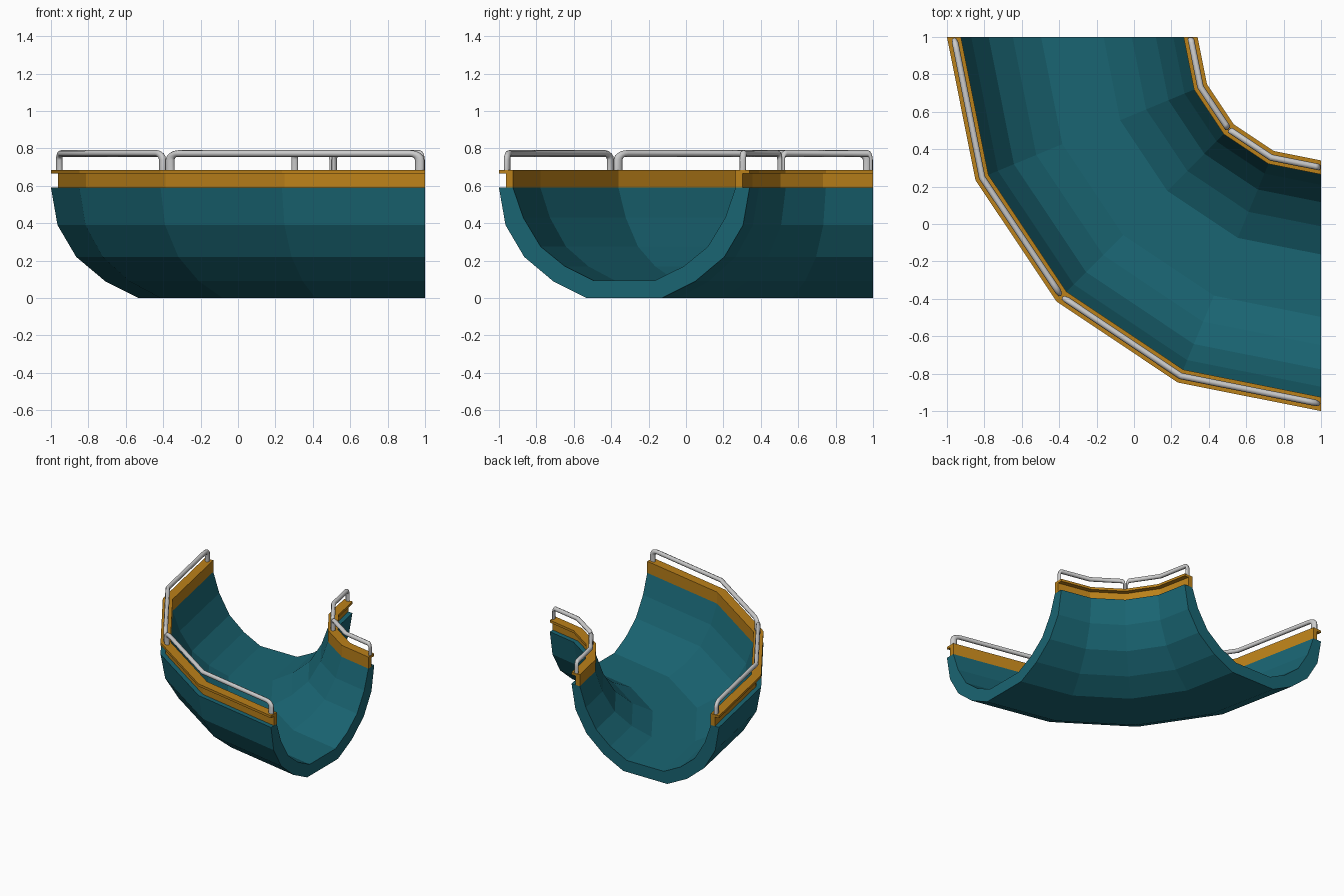
import bpy, bmesh, math
from mathutils import Vector

if "Cube" in bpy.data.objects:
    bpy.data.objects.remove(bpy.data.objects["Cube"])

SEGMENTS = 4        # straight facets around the quarter turn
SEG_LEN = 0.52      # facet length along the centre line
R_MID = 1.33        # centre-line radius about the corner (1, 1)


def bend(s, r, z):
    """Map distance s along the straight trough onto the faceted quarter turn."""
    k = min(max(int(s / SEG_LEN + 1e-6), 0), SEGMENTS - 1)
    t = s / SEG_LEN - k
    a, b = (math.radians(90 / SEGMENTS * i) for i in (k, k + 1))
    c = math.cos(a) * (1 - t) + math.cos(b) * t
    d = math.sin(a) * (1 - t) + math.sin(b) * t
    return Vector((1 - r * c, 1 - r * d, z))


def material(name, rgb):
    m = bpy.data.materials.new(name)
    m.diffuse_color = (*rgb, 1)
    m.use_nodes = True
    m.node_tree.nodes["Principled BSDF"].inputs["Base Color"].default_value = m.diffuse_color
    return m


def skin(name, rings, caps=(), mat=None, smooth=False):
    """Join closed rings of points with quads; caps are index lists for both ends."""
    bm = bmesh.new()
    vs = [[bm.verts.new(p) for p in ring] for ring in rings]
    n = len(vs[0])
    for a, b in zip(vs, vs[1:]):
        for i in range(n):
            j = (i + 1) % n
            bm.faces.new((a[i], a[j], b[j], b[i]))
    for end in (vs[0], vs[-1]):
        for cap in caps:
            bm.faces.new([end[i] for i in cap])
    bmesh.ops.recalc_face_normals(bm, faces=bm.faces)
    for f in bm.faces:
        f.smooth = smooth
    me = bpy.data.meshes.new(name)
    bm.to_mesh(me)
    bm.free()
    if mat:
        me.materials.append(mat)
    ob = bpy.data.objects.new(name, me)
    bpy.context.collection.objects.link(ob)
    return ob


def sweep(name, profile, caps, mat):
    rings = [[bend(i * SEG_LEN, R_MID + d, z) for d, z in profile]
             for i in range(SEGMENTS + 1)]
    return skin(name, rings, caps, mat)


teal = material("teal", (0.01, 0.13, 0.17))
orange = material("orange", (0.5, 0.22, 0.01))

# Half-pipe trough: outer and inner half profiles, mirrored across the centre line
outer = [(0.67, 0.59), (0.635, 0.39), (0.535, 0.22), (0.38, 0.09), (0.2, 0)]
inner = [(0.595, 0.59), (0.54, 0.43), (0.447, 0.275), (0.318, 0.17), (0.167, 0.095)]
outer += [(-d, z) for d, z in reversed(outer)]
inner += [(-d, z) for d, z in reversed(inner)]
n = len(outer)
quads = [(i, i + 1, 2 * n - 2 - i, 2 * n - 1 - i) for i in range(n - 1)]
sweep("trough", outer + inner[::-1], quads, teal)

# L-shaped rim on each edge: thin wall with a flange turned outwards
rim = [(0.595, 0.59), (0.632, 0.59), (0.632, 0.665),
       (0.67, 0.665), (0.67, 0.685), (0.595, 0.685)]
for label, side in (("outer", 1), ("inner", -1)):
    sweep(label + "_rim", [(side * d, z) for d, z in rim],
          [(0, 1, 2, 5), (2, 3, 4, 5)], orange)

# Handrails: two rounded hoops per edge, each spanning two facets
TUBE, BEND, TOP, GAP, SIDES = 0.0175, 0.035, 0.773, 0.02, 8


def handrail(name, start, offset):
    s0, s1 = start + GAP, start + 2 * SEG_LEN - GAP
    # path points as (s, z, direction of travel)
    path = [(s0, 0.68, math.pi / 2)]
    for i in range(5):
        a = math.pi / 2 * (1 - i / 4)
        path.append((s0 + BEND * (1 - math.sin(a)), TOP - BEND + BEND * math.cos(a), a))
    path.append((start + SEG_LEN, TOP, 0))
    path += [(s0 + s1 - s, z, -a) for s, z, a in reversed(path[:-1])]
    rings = []
    for s, z, a in path:
        ring = []
        for k in range(SIDES):
            q = 2 * math.pi * k / SIDES
            u, v = TUBE * math.cos(q), TUBE * math.sin(q)
            ring.append(bend(s - u * math.sin(a), R_MID + offset + v, z + u * math.cos(a)))
        rings.append(ring)
    skin(name, rings, smooth=True)


for label, side in (("outer", 1), ("inner", -1)):
    for half in (0, 1):
        handrail(f"{label}_handrail_{half + 1}", half * 2 * SEG_LEN, side * 0.632)
